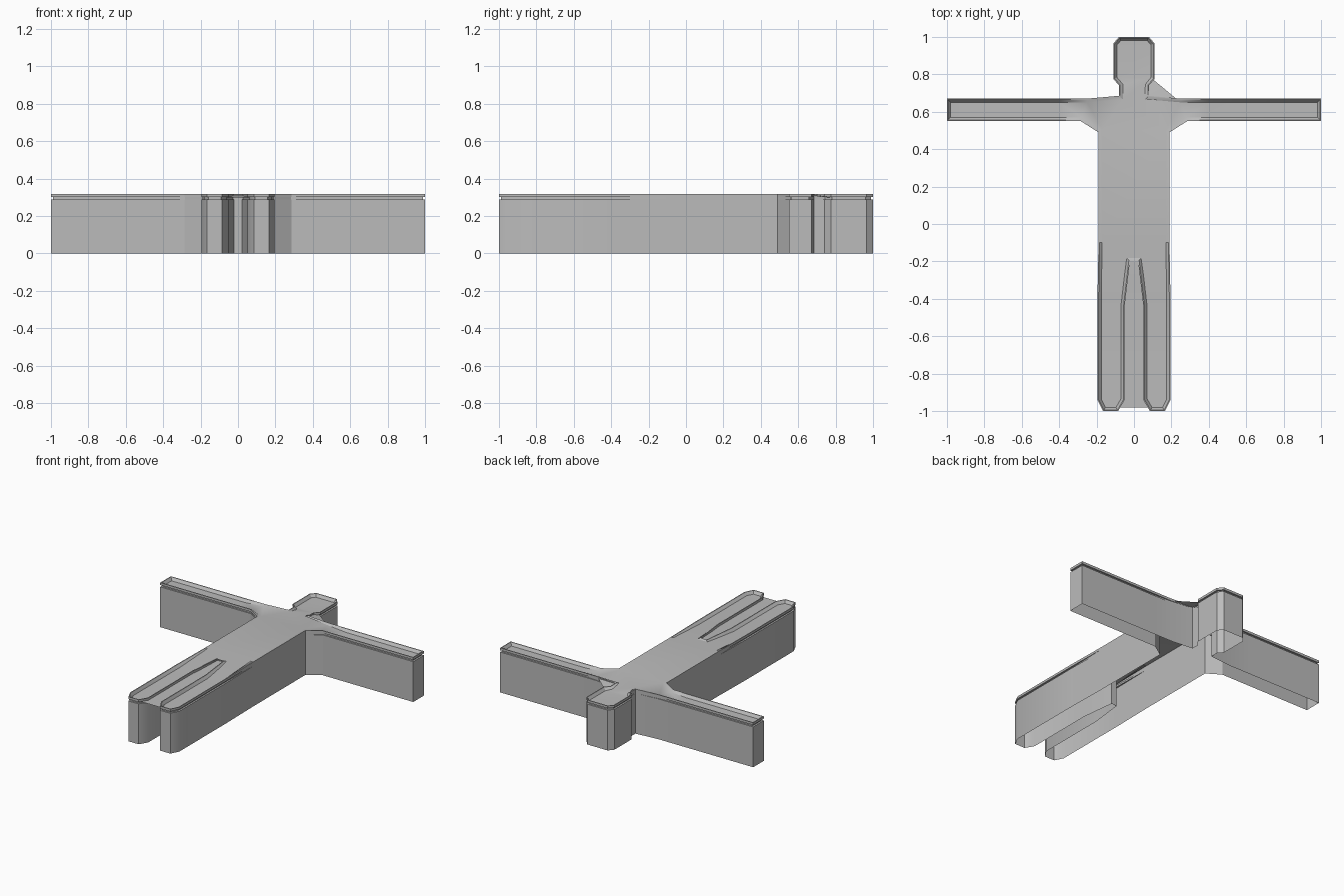
import bpy
import bmesh
from mathutils import Vector

cube = bpy.data.objects.get("Cube")
if cube:
    bpy.data.objects.remove(cube, do_unlink=True)

# Flat grey material
grey = bpy.data.materials.new("plain grey")
grey.use_nodes = True
colour = (0.5, 0.5, 0.5, 1)
grey.diffuse_color = colour
grey.node_tree.nodes["Principled BSDF"].inputs["Base Color"].default_value = colour

# Half outline of the figure, from head top to crotch
half = [(0.08, 1), (0.11, 0.965), (0.11, 0.775), (0.08, 0.74), (0.08, 0.685),
        (0.25, 0.67), (0.4, 0.67), (1, 0.67), (1, 0.55), (0.4, 0.55),
        (0.285, 0.55), (0.19, 0.49), (0.19, -0.1), (0.195, -0.4),
        (0.195, -0.94), (0.165, -1), (0.085, -1), (0.05, -0.94),
        (0.05, -0.44), (0.022, -0.2)]
mirrored = [(-x, y) for x, y in reversed(half)]
outline = [Vector(p) for p in reversed(half + mirrored)]


def limb_amount(p):
    """0 on the torso, rising to 1 on the arms, legs and head."""
    f = max((abs(p.x) - 0.2) / 0.15, (-0.1 - p.y) / 0.3, (p.y - 0.69) / 0.06)
    return min(max(f, 0), 1)


def inset_point(i, distance):
    """Mitred inward offset of one outline point."""
    p = outline[i]
    a = (p - outline[i - 1]).normalized()
    b = (outline[(i + 1) % len(outline)] - p).normalized()
    na, nb = Vector((-a.y, a.x)), Vector((-b.y, b.x))
    return p + (na + nb) * distance / (1 + na.dot(nb))


# Layers: inset, height, inset scaled by limb, recess depth on limbs
layers = [(0, 0, False, 0), (0, 0.288, False, 0), (0.012, 0.288, True, 0),
          (0.012, 0.301, True, 0), (0, 0.301, False, 0), (0, 0.318, False, 0),
          (0.006, 0.318, False, 0), (0.02, 0.318, False, 0.02)]

bm = bmesh.new()
loops = []
for inset, z, scaled, recess in layers:
    loop = []
    for i, p in enumerate(outline):
        f = limb_amount(p)
        q = inset_point(i, inset * (f if scaled else 1))
        loop.append(bm.verts.new((q.x, q.y, z - recess * f)))
    loops.append(loop)

# Walls, groove and rim; the underside stays open
n = len(outline)
for low, high in zip(loops, loops[1:]):
    for i in range(n):
        j = (i + 1) % n
        bm.faces.new((low[i], low[j], high[j], high[i]))

# Recessed top surface
cap = bm.faces.new(loops[-1])
bmesh.ops.triangulate(bm, faces=[cap])
bmesh.ops.remove_doubles(bm, verts=bm.verts, dist=0.00001)

mesh = bpy.data.meshes.new("figure_shell")
bm.to_mesh(mesh)
bm.free()
mesh.materials.append(grey)
shell = bpy.data.objects.new("figure_shell", mesh)
bpy.context.collection.objects.link(shell)

bpy.ops.object.select_all(action="DESELECT")
shell.select_set(True)
bpy.context.view_layer.objects.active = shell
bpy.ops.object.shade_smooth_by_angle(angle=0.55)
